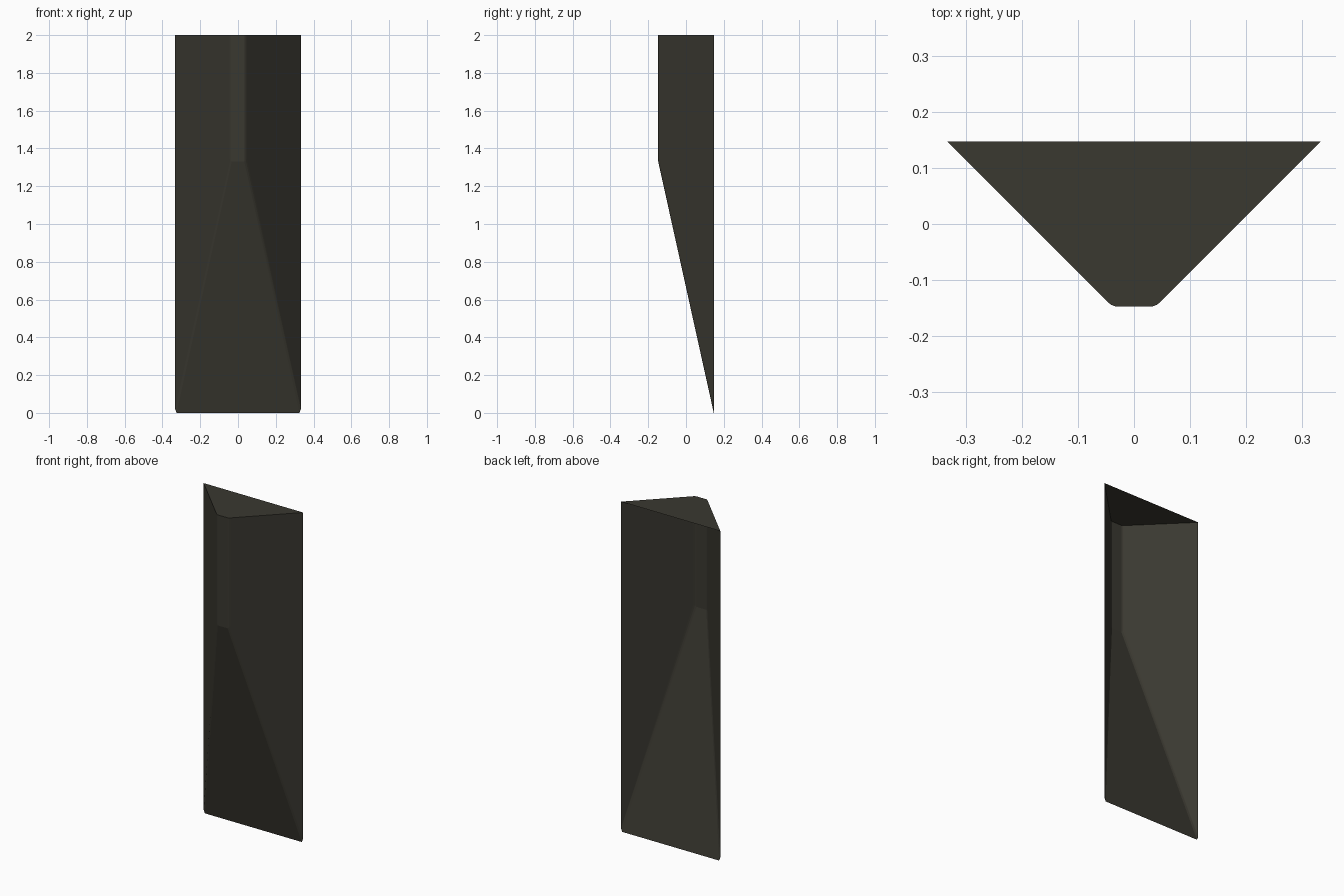
import bpy, bmesh

if "Cube" in bpy.data.objects:
    bpy.data.objects.remove(bpy.data.objects["Cube"])

# Dark olive material
mat = bpy.data.materials.new("dark olive")
mat.diffuse_color = (0.042, 0.0395, 0.0296, 1.0)
mat.use_nodes = True
mat.node_tree.nodes["Principled BSDF"].inputs["Base Color"].default_value = mat.diffuse_color

# Right half of the cross-section: (x, y, z where the slanted cut ends it)
HALF = [(0.333, 0.147, 0.02), (0.047, -0.139, 1.345),
        (0.041, -0.144, 1.338), (0.033, -0.147, 1.33)]
TOP = 2.0

bm = bmesh.new()


def build_side(sign):
    """Side wall, rounded front corner and the narrow bevel along the cut."""
    top = [bm.verts.new((sign * x, y, TOP)) for x, y, z in HALF]
    low = [bm.verts.new((sign * x, y, z)) for x, y, z in HALF]
    toe = bm.verts.new((sign * 0.325, 0.147, 0.0))
    for i in range(len(HALF) - 1):
        bm.faces.new((top[i], top[i + 1], low[i + 1], low[i]))
    bm.faces.new((low[0], low[1], low[2]))
    bm.faces.new((low[0], low[2], low[3]))
    bm.faces.new((low[0], low[3], toe))
    return top, low, toe


top_r, low_r, toe_r = build_side(1)
top_l, low_l, toe_l = build_side(-1)

# Front strip, slanted face and top lid; the back stays open
bm.faces.new((top_r[-1], top_l[-1], low_l[-1], low_r[-1]))
bm.faces.new((low_r[-1], low_l[-1], toe_l, toe_r))
lid = bm.faces.new(top_r + top_l[::-1])

# Make all faces point outwards
bmesh.ops.recalc_face_normals(bm, faces=bm.faces[:])
lid.normal_update()
if lid.normal.z < 0:
    bmesh.ops.reverse_faces(bm, faces=bm.faces[:])

mesh = bpy.data.meshes.new("slanted_wedge_shell")
bm.to_mesh(mesh)
bm.free()
mesh.materials.append(mat)
obj = bpy.data.objects.new("slanted_wedge_shell", mesh)
bpy.context.collection.objects.link(obj)
